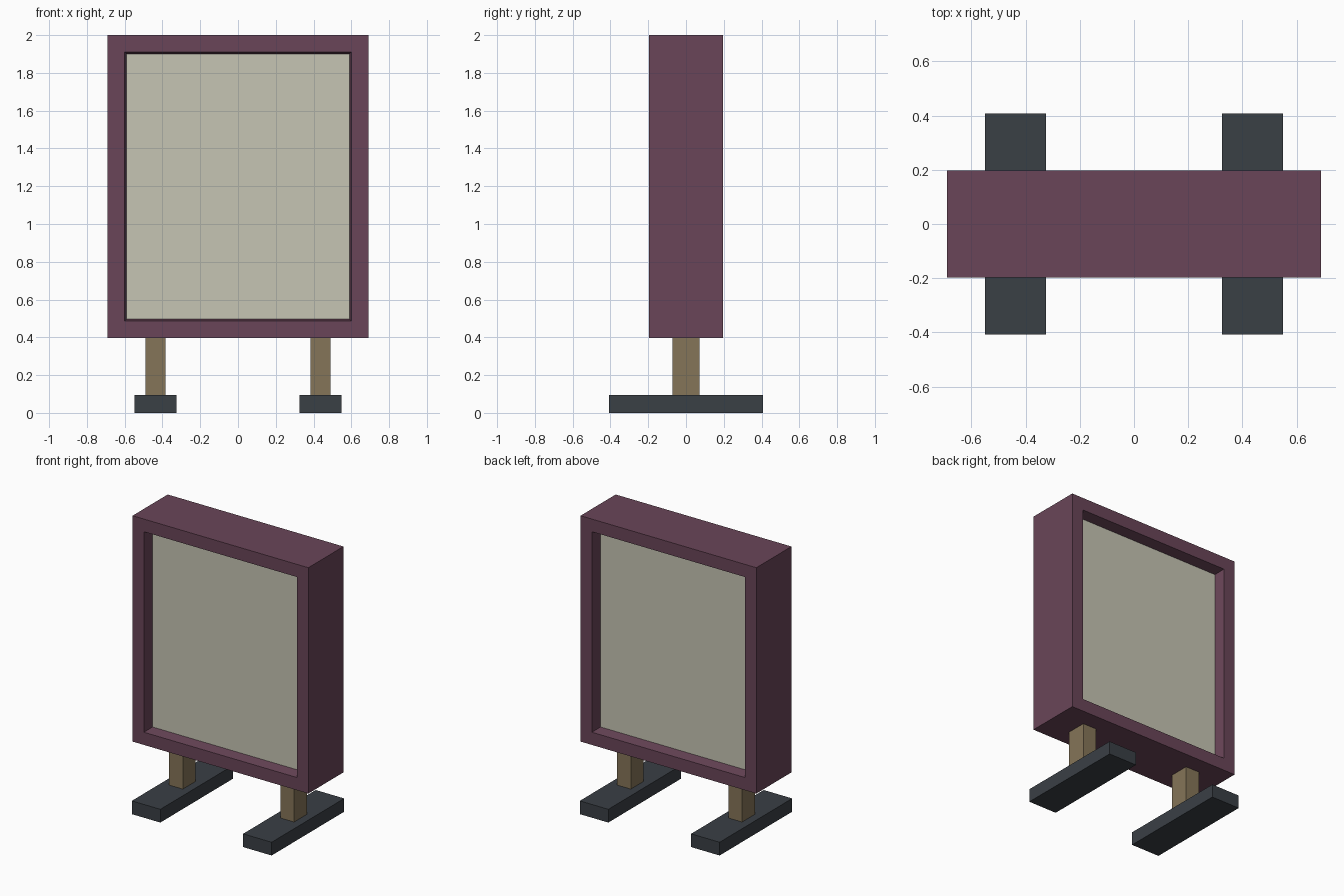
import bpy, bmesh

if "Cube" in bpy.data.objects:
    bpy.data.objects.remove(bpy.data.objects["Cube"])


def material(name, rgb):
    m = bpy.data.materials.new(name)
    m.diffuse_color = (*rgb, 1)
    m.use_nodes = True
    m.node_tree.nodes["Principled BSDF"].inputs["Base Color"].default_value = m.diffuse_color
    return m


PLUM = material("plum", (0.144, 0.060, 0.098))
CREAM = material("cream", (0.565, 0.556, 0.457))
WOOD = material("wood", (0.235, 0.178, 0.098))
SLATE = material("slate", (0.042, 0.050, 0.060))


def finish(bm, name, mat):
    bmesh.ops.recalc_face_normals(bm, faces=bm.faces)
    mesh = bpy.data.meshes.new(name)
    bm.to_mesh(mesh)
    bm.free()
    mesh.materials.append(mat)
    obj = bpy.data.objects.new(name, mesh)
    bpy.context.collection.objects.link(obj)
    return obj


def box(name, size, centre, mat):
    bm = bmesh.new()
    bmesh.ops.create_cube(bm, size=1)
    for v in bm.verts:
        v.co = [v.co[i] * size[i] + centre[i] for i in range(3)]
    return finish(bm, name, mat)


MID_Z = 1.1985       # centre height of the display
HALF_X, HALF_Z = 0.69, 0.8015
DEPTH, FLOOR = 0.197, 0.117

# Frame: rectangular rings (inset, y) bridged into a closed loop, both recesses tapered
bm = bmesh.new()
rings = []
for inset, y in [(0, -DEPTH), (0.09, -DEPTH), (0.10, -FLOOR),
                 (0.10, FLOOR), (0.09, DEPTH), (0, DEPTH)]:
    hx, hz = HALF_X - inset, HALF_Z - inset
    rings.append([bm.verts.new((sx * hx, y, MID_Z + sz * hz))
                  for sx, sz in [(-1, -1), (1, -1), (1, 1), (-1, 1)]])
for i, a in enumerate(rings):
    b = rings[(i + 1) % len(rings)]
    for j in range(4):
        k = (j + 1) % 4
        bm.faces.new((a[j], a[k], b[k], b[j]))
finish(bm, "frame", PLUM)

# Display panel, its edges tucked into the frame
box("panel", (1.20, 2 * FLOOR, 1.42), (0, 0, MID_Z), CREAM)

# Posts and feet on both sides
for side, x in (("left", -0.437), ("right", 0.437)):
    box(side + "_post", (0.108, 0.144, 0.307), (x, 0, 0.2455), WOOD)
    box(side + "_foot", (0.224, 0.814, 0.094), (x, 0, 0.047), SLATE)
